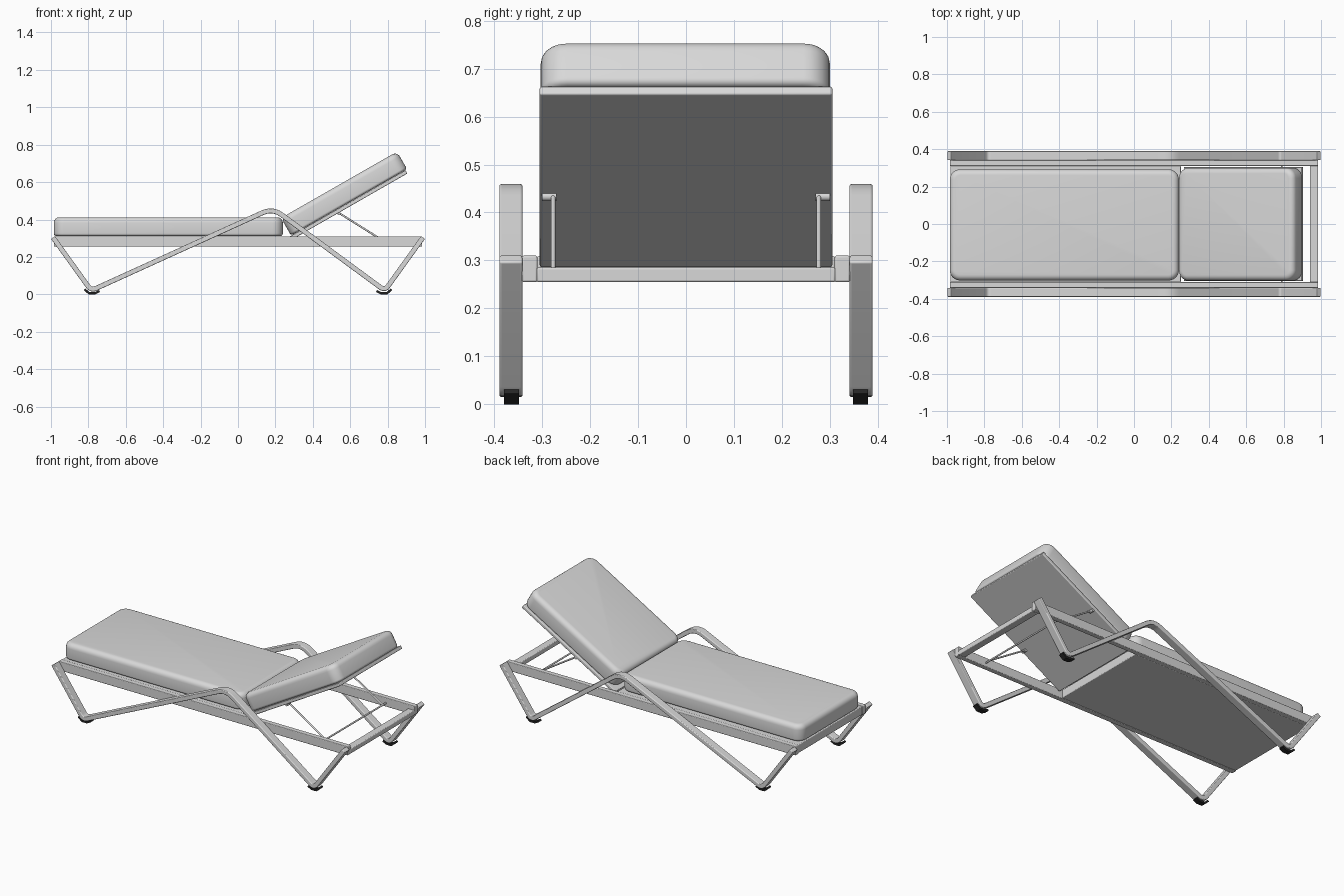
import bpy, bmesh, math
from mathutils import Vector, Matrix

old = bpy.data.objects.get("Cube")
if old:
    bpy.data.objects.remove(old, do_unlink=True)


def material(name, value):
    m = bpy.data.materials.new(name)
    m.use_nodes = True
    m.diffuse_color = (value, value, value, 1)
    m.node_tree.nodes["Principled BSDF"].inputs["Base Color"].default_value = (value, value, value, 1)
    return m


GREY = material("light grey", 0.69)
BLACK = material("black rubber", 0.02)


def finish(name, bm, mat, bevel=0.0):
    bmesh.ops.recalc_face_normals(bm, faces=bm.faces)
    mesh = bpy.data.meshes.new(name)
    bm.to_mesh(mesh)
    bm.free()
    ob = bpy.data.objects.new(name, mesh)
    bpy.context.collection.objects.link(ob)
    mesh.materials.append(mat)
    if bevel:
        mod = ob.modifiers.new("soft edges", "BEVEL")
        mod.width, mod.segments, mod.limit_method = bevel, 3, "ANGLE"
    bpy.ops.object.select_all(action="DESELECT")
    ob.select_set(True)
    bpy.context.view_layer.objects.active = ob
    bpy.ops.object.shade_smooth_by_angle(angle=math.radians(40))
    return ob


def cube(lo, hi):
    bm = bmesh.new()
    lo, hi = Vector(lo), Vector(hi)
    bmesh.ops.create_cube(bm, size=1, matrix=Matrix.Translation((lo + hi) / 2) @ Matrix.Diagonal((*(hi - lo), 1)))
    return bm


def box(name, lo, hi, bevel=0.004):
    return finish(name, cube(lo, hi), GREY, bevel)


def cushion(name, lo, hi):
    # Round the plan corners first, then the top and bottom rims
    bm = cube(lo, hi)
    upright = [e for e in bm.edges if abs(e.verts[0].co.z - e.verts[1].co.z) > 0.01]
    bmesh.ops.bevel(bm, geom=upright, offset=0.055, segments=6, profile=0.5, affect="EDGES")
    for z, size in ((hi[2], 0.03), (lo[2], 0.014)):
        rim = [e for e in bm.edges if all(abs(v.co.z - z) < 1e-4 for v in e.verts)]
        bmesh.ops.bevel(bm, geom=rim, offset=size, segments=5, profile=0.5, affect="EDGES")
    return finish(name, bm, GREY)


def rod(name, a, b, radius):
    a, b = Vector(a), Vector(b)
    bm = bmesh.new()
    turn = (b - a).to_track_quat("Z", "Y").to_matrix().to_4x4()
    bmesh.ops.create_cone(bm, cap_ends=True, segments=12, radius1=radius, radius2=radius,
                          depth=(b - a).length, matrix=Matrix.Translation((a + b) / 2) @ turn)
    return finish(name, bm, GREY)


def fillet(points, radii):
    # Replace each inner corner by a short curve
    path = [points[0]]
    for before, p, after, r in zip(points, points[1:], points[2:], radii):
        a = p + (before - p).normalized() * r
        b = p + (after - p).normalized() * r
        for i in range(7):
            t = i / 6
            path.append(a * (1 - t) ** 2 + p * 2 * t * (1 - t) + b * t * t)
    return path + [points[-1]]


def flat_bar(name, path, y0, y1, thick, mat, bevel):
    # Sweep a rectangular section along a path in the xz plane
    bm = bmesh.new()
    rings = []
    for i, p in enumerate(path):
        d0 = (p - path[max(i - 1, 0)]).normalized()
        d1 = (path[min(i + 1, len(path) - 1)] - p).normalized()
        d = (d0 + d1).normalized()
        n = Vector((-d.y, d.x)) * thick / 2
        if 0 < i < len(path) - 1:
            n /= d.dot(d1)
        rings.append([bm.verts.new((q.x, y, q.y)) for q, y in
                      ((p + n, y0), (p + n, y1), (p - n, y1), (p - n, y0))])
    for r, s in zip(rings, rings[1:]):
        for k in range(4):
            bm.faces.new((r[k], r[(k + 1) % 4], s[(k + 1) % 4], s[k]))
    bm.faces.new(rings[0])
    bm.faces.new(rings[-1][::-1])
    return finish(name, bm, mat, bevel)


# Side frames, rails and wrapped feet
leg_path = fillet([Vector(p) for p in ((-0.989, 0.304), (-0.785, 0.02), (0.185, 0.461),
                                       (0.785, 0.02), (0.989, 0.304))], (0.03, 0.06, 0.03))
foot_profile = ((-0.042, 0.018), (-0.018, 0.006), (0.014, 0.006), (0.038, 0.027))
for side, s in (("right", -1), ("left", 1)):
    y0, y1 = sorted((s * 0.341, s * 0.389))
    flat_bar(side + "_leg_frame", leg_path, y0, y1, 0.026, GREY, 0.004)
    y0, y1 = sorted((s * 0.31, s * 0.342))
    box(side + "_rail", (-0.985, y0, 0.255), (0.985, y1, 0.31))
    y0, y1 = sorted((s * 0.348, s * 0.38))
    for end, e in (("foot_end", -1), ("head_end", 1)):
        path = [Vector((e * (0.783 + x), z)) for x, z in foot_profile]
        flat_bar(f"{side}_{end}_foot", path, y0, y1, 0.012, BLACK, 0.001)

# Seat
box("head_crossbar", (0.94, -0.312, 0.255), (0.985, 0.312, 0.285))
box("seat_panel", (-0.982, -0.311, 0.257), (0.25, 0.311, 0.309))
cushion("seat_cushion", (-0.985, -0.302, 0.312), (0.24, 0.292, 0.412))

# Backrest, built flat and tilted about the hinge
tilt = Matrix.Translation((0.275, 0, 0.285)) @ Matrix.Rotation(math.radians(-29.8), 4, "Y")
back = [box("back_panel", (0, -0.305, 0), (0.727, 0.305, 0.02)),
        cushion("back_cushion", (0.022, -0.303, 0.021), (0.737, 0.3, 0.129))]
for ob in back:
    ob.matrix_world = tilt

# Folding support stay
for side, s in (("right", -1), ("left", 1)):
    rod(side + "_stay", (0.54, s * 0.277, 0.435), (0.79, s * 0.277, 0.278), 0.005)
    rod(side + "_stay_pivot", (0.54, s * 0.27, 0.433), (0.54, s * 0.3, 0.433), 0.009)
rod("stay_crossbar", (0.79, -0.312, 0.278), (0.79, 0.312, 0.278), 0.005)
